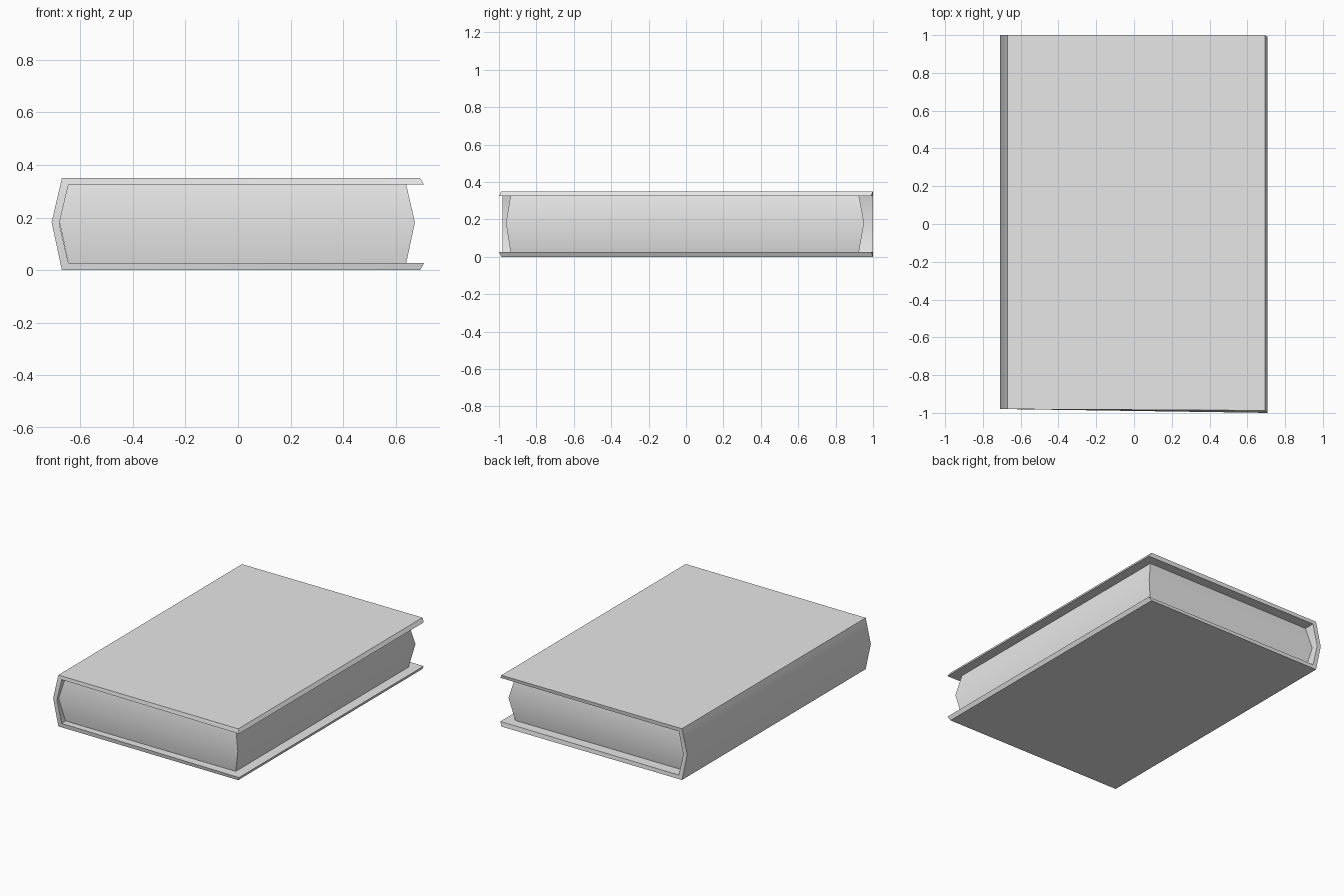
import bpy
import bmesh
import math

cube = bpy.data.objects.get("Cube")
if cube:
    bpy.data.objects.remove(cube, do_unlink=True)

grey = bpy.data.materials.new("plain grey")
grey.use_nodes = True
grey.diffuse_color = (0.8, 0.8, 0.8, 1)
grey.node_tree.nodes["Principled BSDF"].inputs["Base Color"].default_value = (0.8, 0.8, 0.8, 1)


def finish(bm, name):
    bmesh.ops.recalc_face_normals(bm, faces=bm.faces)
    mesh = bpy.data.meshes.new(name)
    bm.to_mesh(mesh)
    bm.free()
    mesh.materials.append(grey)
    obj = bpy.data.objects.new(name, mesh)
    bpy.context.collection.objects.link(obj)
    bpy.ops.object.select_all(action="DESELECT")
    obj.select_set(True)
    bpy.context.view_layer.objects.active = obj
    bpy.ops.object.shade_smooth_by_angle(angle=math.radians(30))


# Cover: a bent C-shaped profile with paired outer and inner points,
# each as (x, z, front y, back y)
outer = [(0.693, 0.35, -0.987, 1.0), (-0.67, 0.35, -0.98, 1.0), (-0.709, 0.182, -0.98, 1.0),
         (-0.67, 0.0, -0.98, 1.0), (0.693, 0.0, -0.987, 1.0)]
inner = [(0.708, 0.325, -1.0, 0.99), (-0.645, 0.325, -0.98, 1.0), (-0.68, 0.177, -0.98, 1.0),
         (-0.645, 0.027, -0.98, 1.0), (0.708, 0.027, -1.0, 0.99)]
bm = bmesh.new()
rails = [[(bm.verts.new((x, front, z)), bm.verts.new((x, back, z))) for x, z, front, back in side]
         for side in (outer, inner)]
out, inn = rails
for i in range(len(outer) - 1):
    for rail in rails:
        bm.faces.new((*rail[i], *reversed(rail[i + 1])))
    for end in (0, 1):
        bm.faces.new((out[i][end], out[i + 1][end], inn[i + 1][end], inn[i][end]))
for i in (0, -1):
    bm.faces.new((*out[i], *reversed(inn[i])))
finish(bm, "cover")

# Page block: three stacked rectangles, the middle one swelling outwards,
# each as (z, left, right, front, back)
layers = [(0.027, -0.645, 0.64, -0.938, 0.925), (0.182, -0.679, 0.673, -0.963, 0.952),
          (0.325, -0.645, 0.64, -0.938, 0.925)]
bm = bmesh.new()
rings = [[bm.verts.new(p) for p in ((l, f, z), (r, f, z), (r, b, z), (l, b, z))]
         for z, l, r, f, b in layers]
for low, high in zip(rings, rings[1:]):
    for i in range(4):
        j = (i + 1) % 4
        bm.faces.new((low[i], low[j], high[j], high[i]))
bm.faces.new(rings[0])
bm.faces.new(rings[-1])
finish(bm, "page_block")
